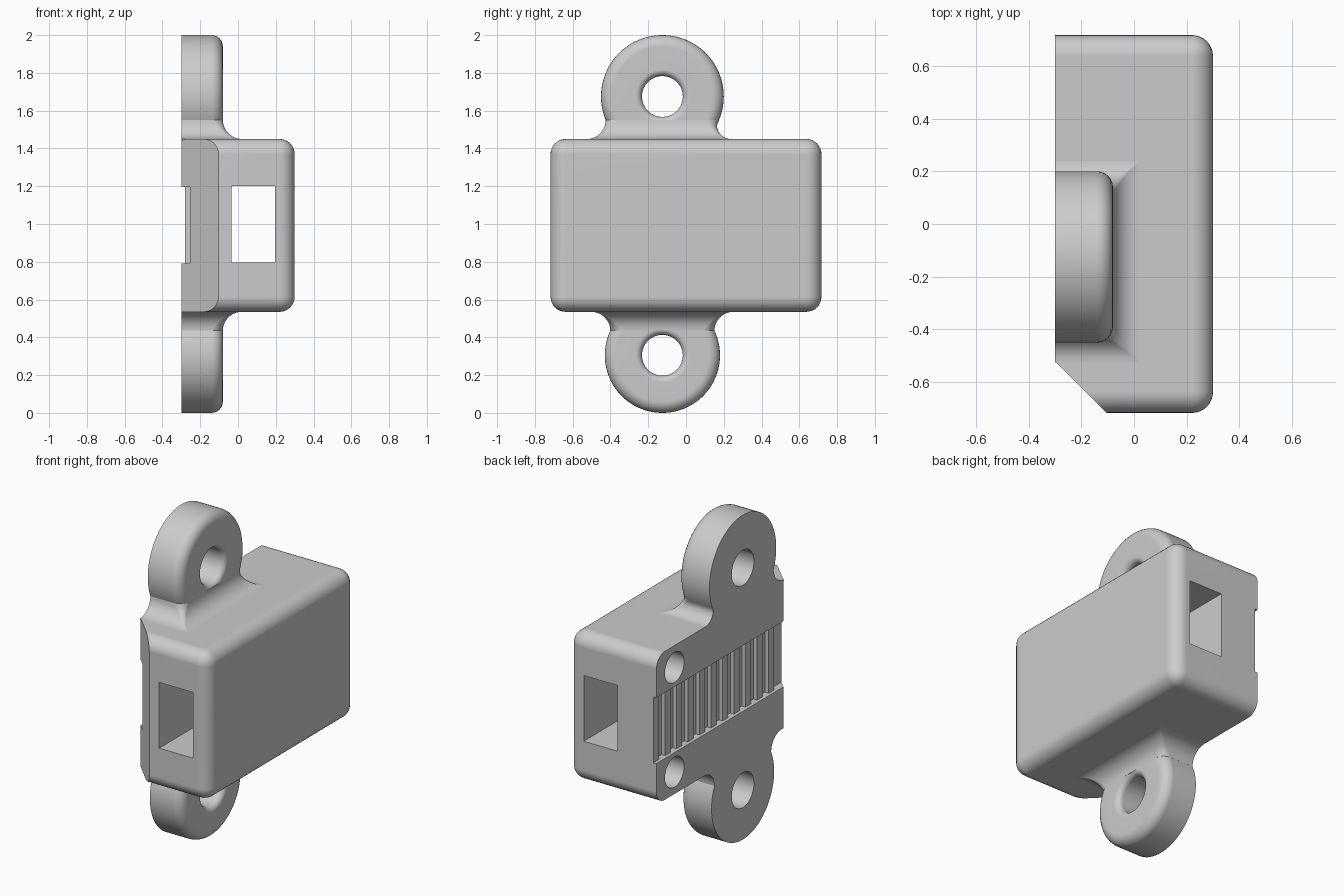
import bpy, bmesh
from math import sin, cos, pi, sqrt, radians

if "Cube" in bpy.data.objects:
    bpy.data.objects.remove(bpy.data.objects["Cube"], do_unlink=True)

grey = bpy.data.materials.new("plain grey")
grey.use_nodes = True
COLOUR = (0.6, 0.6, 0.6, 1)
grey.diffuse_color = COLOUR
grey.node_tree.nodes["Principled BSDF"].inputs["Base Color"].default_value = COLOUR

BACK = -0.3              # flat mounting side
LUG_FACE = -0.08
LUG_Y = -0.125
FILLET = 0.1
LOW, HIGH = 0.535, 1.45  # body bottom and top


def make(name, bm):
    bmesh.ops.recalc_face_normals(bm, faces=bm.faces)
    mesh = bpy.data.meshes.new(name)
    bm.to_mesh(mesh)
    bm.free()
    mesh.materials.append(grey)
    obj = bpy.data.objects.new(name, mesh)
    bpy.context.collection.objects.link(obj)
    return obj


def add_box(bm, lo, hi):
    verts = bmesh.ops.create_cube(bm, size=1)["verts"]
    for v in verts:
        v.co = [l + (c + 0.5) * (h - l) for l, h, c in zip(lo, hi, v.co)]


def loft(bm, rings, closed):
    """Skin a list of closed loops; either join the ends or cap them."""
    rows = [[bm.verts.new(p) for p in ring] for ring in rings]
    n = len(rows[0])
    pairs = list(zip(rows, rows[1:])) + ([(rows[-1], rows[0])] if closed else [])
    for a, b in pairs:
        for i in range(n):
            j = (i + 1) % n
            bm.faces.new((a[i], a[j], b[j], b[i]))
    if not closed:
        bm.faces.new(rows[0])
        bm.faces.new(rows[-1])


def smooth(obj):
    bpy.ops.object.select_all(action="DESELECT")
    obj.select_set(True)
    bpy.context.view_layer.objects.active = obj
    bpy.ops.object.shade_smooth_by_angle(angle=radians(32))
    mod = obj.modifiers.new("normals", "WEIGHTED_NORMAL")
    mod.keep_sharp = True


def cut(obj, bm):
    cutter = make("cutter", bm)
    cutter.hide_render = True
    mod = obj.modifiers.new("cut", "BOOLEAN")
    mod.operation, mod.solver, mod.object = "DIFFERENCE", "EXACT", cutter
    bpy.context.view_layer.objects.active = obj
    bpy.ops.object.modifier_apply(modifier=mod.name)
    bpy.data.objects.remove(cutter, do_unlink=True)


# Body: rounded everywhere except around the flat side
bm = bmesh.new()
add_box(bm, (BACK, -0.717, LOW), (0.3, 0.717, HIGH))
edges = [e for e in bm.edges if max(v.co.x for v in e.verts) > 0
         or abs(e.verts[0].co.x - e.verts[1].co.x) > 0.1]
bmesh.ops.bevel(bm, geom=edges, offset=0.08, segments=8, profile=0.5, affect="EDGES")
body = make("body", bm)

# Slanted front corner
bm = bmesh.new()
loft(bm, [[(-0.5, -0.32, z), (-0.5, -0.92, z), (0.1, -0.92, z)] for z in (0.3, 1.7)], False)
cut(body, bm)

# Through slot
bm = bmesh.new()
add_box(bm, (-0.035, -1, 0.795), (0.195, 1, 1.2))
cut(body, bm)

# Recess in the flat side
bm = bmesh.new()
add_box(bm, (-0.4, -1, 0.79), (-0.255, 1, 1.195))
cut(body, bm)

# Pair of blind holes in the flat side
for z in (0.67, 1.315):
    bm = bmesh.new()
    loft(bm, [[(x, 0.54 + 0.093 * cos(i * pi / 20), z + 0.093 * sin(i * pi / 20))
               for i in range(40)] for x in (-0.4, 0.1)], False)
    cut(body, bm)
smooth(body)

# Upright teeth in the recess
bm = bmesh.new()
PITCH, TOOTH = 0.112, 0.055
y = 0.717 - TOOTH
while y > -0.55:
    add_box(bm, (-0.28, y, 0.785), (-0.25, y + TOOTH, 1.2))
    y -= PITCH
make("teeth", bm)


def lug(label, centre, radius, base, up, right_fillet):
    # Ring with rounded outer rim and hole rim on the outward face
    hole, rim, lip = 0.108, 0.06, 0.035
    steps = [i * pi / 12 for i in range(7)]
    profile = [(BACK, hole)]
    profile += [(LUG_FACE - lip + lip * sin(a), hole + lip - lip * cos(a)) for a in steps]
    profile += [(LUG_FACE - rim + rim * cos(a), radius - rim + rim * sin(a)) for a in steps]
    profile += [(BACK, radius)]
    bm = bmesh.new()
    loft(bm, [[(x, LUG_Y + r * cos(a), centre + r * sin(a)) for x, r in profile]
              for a in (i * pi / 40 for i in range(80))], True)
    smooth(make(label + "_lug", bm))

    # Flared foot blending the lug into the body
    def flare(h, r):
        h = max(0, min(h, r))
        return r - sqrt(max(0, r * r - (r - h) ** 2))

    def half_width(h, r):
        dz = base + up * max(h, r) - centre
        return sqrt(radius ** 2 - dz ** 2) + flare(h, r)

    rings = []
    heights = [-0.01] + [FILLET * (1 - cos(i * pi / 20)) for i in range(11)]
    for h in heights:
        x = LUG_FACE + flare(h, FILLET)
        y0 = LUG_Y - half_width(h, FILLET)
        y1 = LUG_Y + half_width(h, right_fillet)
        c = 0.002 + rim * max(h, 0) / FILLET
        z = base + up * h
        ring = [(BACK, y0, z)]
        ring += [(x - c + c * sin(a), y0 + c - c * cos(a), z) for a in steps]
        ring += [(x - c + c * cos(a), y1 - c + c * sin(a), z) for a in steps]
        ring += [(BACK, y1, z)]
        rings.append(ring)
    bm = bmesh.new()
    loft(bm, rings, False)
    smooth(make(label + "_lug_foot", bm))


lug("upper", 1.675, 0.325, HIGH, 1, 0.075)
lug("lower", 0.305, 0.305, LOW, -1, 0.1)
